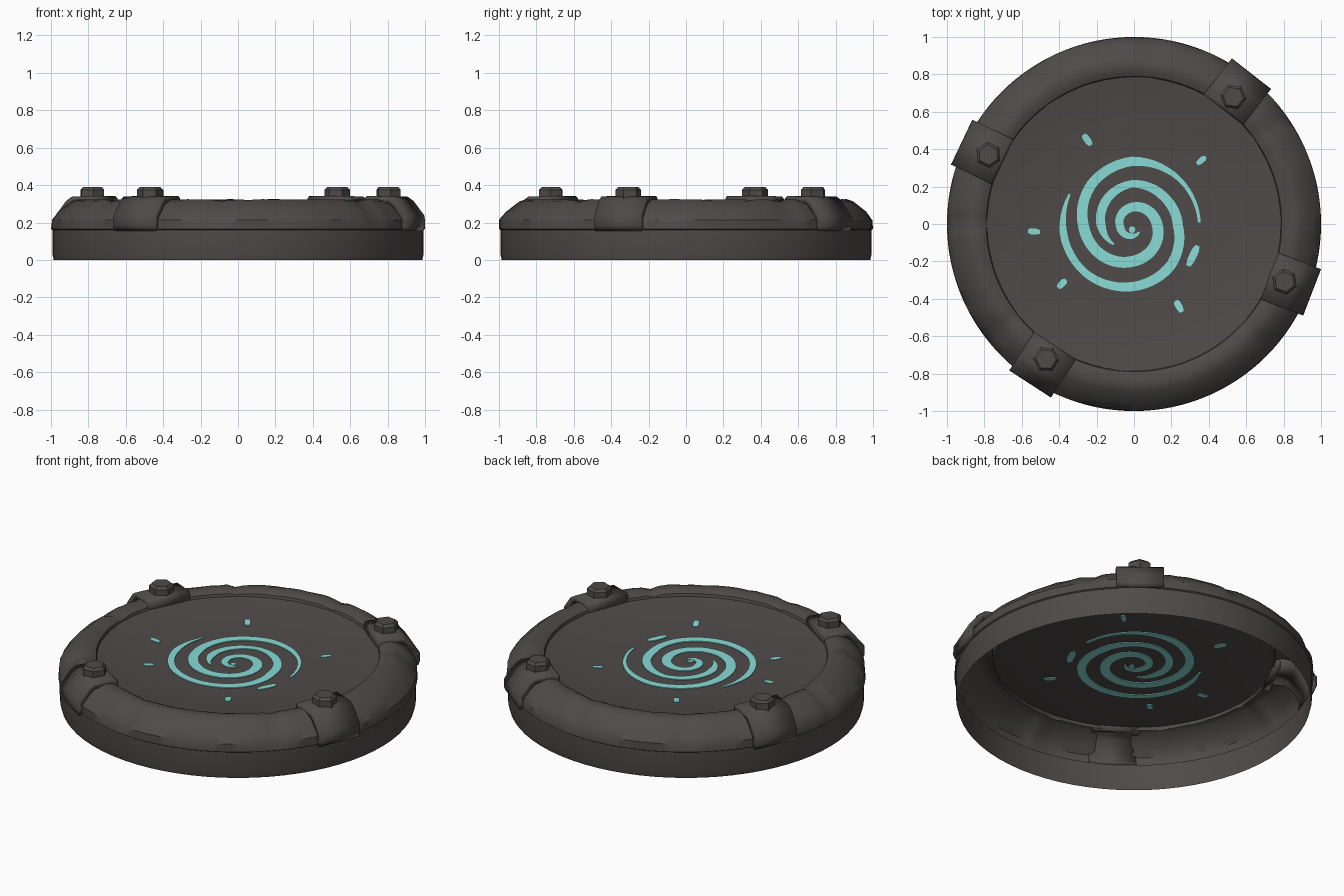
import bpy, bmesh, math, random
from math import sin, cos, radians, pi

if "Cube" in bpy.data.objects:
    bpy.data.objects.remove(bpy.data.objects["Cube"])

random.seed(4)


def material(name, rgb):
    m = bpy.data.materials.new(name)
    m.diffuse_color = (*rgb, 1)
    m.use_nodes = True
    m.node_tree.nodes["Principled BSDF"].inputs["Base Color"].default_value = m.diffuse_color
    return m


STONE = material("dark stone", (0.078, 0.069, 0.067))
GLOW = material("pale turquoise", (0.25, 0.71, 0.67))
CLAMPS = [52, 154.6, 237, 339]          # clamp directions in degrees
SEAMS = [85, 35, 318, 265, 218, 180, 125]   # worn joints in the ring


def make(name, bm, mat, smooth=35):
    me = bpy.data.meshes.new(name)
    bm.to_mesh(me)
    bm.free()
    ob = bpy.data.objects.new(name, me)
    bpy.context.collection.objects.link(ob)
    me.materials.append(mat)
    bpy.ops.object.select_all(action='DESELECT')
    ob.select_set(True)
    bpy.context.view_layer.objects.active = ob
    if smooth:
        bpy.ops.object.shade_smooth_by_angle(angle=radians(smooth))
    return ob


def gap(a, b):
    return abs((a - b + 180) % 360 - 180)


def lathe(name, profile, n, warp=None, skip=None):
    """Open surface of revolution, profile runs outside-bottom to inside."""
    bm = bmesh.new()
    rows = []
    for i in range(n):
        a = 360 * i / n
        row = []
        for r, z in profile:
            if warp:
                r, z = warp(a, r, z)
            row.append(bm.verts.new((r * cos(radians(a)), r * sin(radians(a)), z)))
        rows.append(row)
    for i in range(n):
        if skip and skip(360 * (i + 0.5) / n):
            continue
        p, q = rows[i], rows[(i + 1) % n]
        for j in range(len(profile) - 1):
            bm.faces.new((p[j], q[j], q[j + 1], p[j + 1]))
    bmesh.ops.delete(bm, geom=[v for v in bm.verts if not v.link_faces], context='VERTS')
    return make(name, bm, STONE)


# Lower wall, open underneath
lathe("base_wall", [(0.985, 0), (0.992, 0.03), (0.992, 0.165)], 72)


# Rounded rim with small dents at its joints and gaps beneath the clamps
def ring_warp(a, r, z):
    dent = max(0, 1 - min(gap(a, s) for s in SEAMS) / 3.5)
    k = 0.012 * dent + random.uniform(0, 0.004)
    if z < 0.2:
        return r, z
    return (r - k if r > 0.85 else r), z - k


lathe("rim_ring", [(0.992, 0.16), (1.0, 0.165), (1.0, 0.215), (0.965, 0.26), (0.895, 0.315),
                   (0.86, 0.325), (0.82, 0.322), (0.79, 0.308), (0.778, 0.265)], 120,
      ring_warp, lambda a: min(gap(a, c) for c in CLAMPS) < 6.5)


# Shallow dish
def dish(r):
    t = max(0, min(1, (r - 0.3) / 0.5))
    return 0.247 + 0.045 * t * t


radii = [0.79, 0.7, 0.6, 0.5, 0.4, 0.3, 0.15, 0.001]
lathe("dish_plate", [(r, dish(r)) for r in radii], 72)


# Clamps: bent straps with a bevelled hexagonal bolt
def clamp(index, angle):
    a = radians(angle)
    place = lambda r, t, z: (r * cos(a) - t * sin(a), r * sin(a) + t * cos(a), z)
    bm = bmesh.new()
    prof = [(1.008, 0.155), (1.02, 0.18), (1.018, 0.235), (0.955, 0.315), (0.92, 0.338),
            (0.79, 0.342), (0.775, 0.33), (0.775, 0.262)]
    L = [bm.verts.new(place(r, -0.133, z)) for r, z in prof]
    R = [bm.verts.new(place(r, 0.133, z)) for r, z in prof]
    for j in range(len(prof) - 1):
        bm.faces.new((L[j], R[j], R[j + 1], L[j + 1]))
    ob = make("clamp_%d" % index, bm, STONE)
    mod = ob.modifiers.new("thickness", 'SOLIDIFY')
    mod.thickness = 0.035
    mod.offset = -1

    bm = bmesh.new()
    rings = []
    for rad, z in [(0.07, 0.33), (0.07, 0.375), (0.055, 0.39)]:
        rings.append([bm.verts.new(place(0.862 + rad * cos(k * pi / 3), rad * sin(k * pi / 3), z))
                      for k in range(6)])
    for p, q in zip(rings, rings[1:]):
        for k in range(6):
            bm.faces.new((p[k], p[(k + 1) % 6], q[(k + 1) % 6], q[k]))
    bm.faces.new(rings[-1])
    make("bolt_%d" % index, bm, STONE, 0)


for i, c in enumerate(CLAMPS):
    clamp(i + 1, c)


# Glowing inlay: thin plates showing on both sides of the dish
def plate(name, pairs):
    """pairs = left/right edge points (x, y) along a ribbon"""
    bm = bmesh.new()
    rows = []
    for (x0, y0), (x1, y1) in pairs:
        rows.append([bm.verts.new((x, y, dish(math.hypot(x, y)) + h)) for x, y, h in
                     ((x0, y0, 0.0048), (x1, y1, 0.0048), (x1, y1, -0.0048), (x0, y0, -0.0048))])
    for p, q in zip(rows, rows[1:]):
        for k in range(4):
            bm.faces.new((p[k], q[k], q[(k + 1) % 4], p[(k + 1) % 4]))
    bm.faces.new(rows[0])
    bm.faces.new(rows[-1])
    bmesh.ops.recalc_face_normals(bm, faces=bm.faces[:])
    make(name, bm, GLOW, 0)


def spiral(name, keys, cx=-0.01, cy=-0.01):
    """keys = (angle, radius, width), joined by smooth steps"""
    pairs = []
    for (a0, r0, w0), (a1, r1, w1) in zip(keys, keys[1:]):
        n = max(2, int((a1 - a0) / 6))
        for k in range(n + 1 if a1 == keys[-1][0] else n):
            t = k / n
            a = radians(a0 + (a1 - a0) * t)
            r, w = r0 + (r1 - r0) * t, w0 + (w1 - w0) * t
            pairs.append(tuple((cx + (r + s * w / 2) * cos(a), cy + (r + s * w / 2) * sin(a))
                               for s in (1, -1)))
    plate(name, pairs)


spiral("spiral_arm_a", [(3, 0.36, 0.015), (45, 0.355, 0.025), (90, 0.345, 0.05), (135, 0.31, 0.055),
                        (180, 0.26, 0.06), (270, 0.19, 0.06), (360, 0.135, 0.06), (450, 0.10, 0.05),
                        (540, 0.065, 0.045), (630, 0.055, 0.03), (680, 0.05, 0.01)])
spiral("spiral_arm_b", [(153, 0.375, 0.012), (185, 0.37, 0.04), (225, 0.355, 0.04), (270, 0.325, 0.05),
                        (315, 0.295, 0.055), (360, 0.245, 0.055), (405, 0.23, 0.05), (450, 0.225, 0.04),
                        (495, 0.195, 0.05), (540, 0.165, 0.05), (585, 0.14, 0.01)])
spiral("spiral_center", [(0, 0.009, 0.017), (359, 0.009, 0.017)], -0.01, -0.03)


# Small strokes around the spiral
def stroke(i, x, y, angle, length, width):
    c, s = cos(radians(angle)), sin(radians(angle))
    pairs = []
    for u, w in ((-0.5, 0.6), (-0.2, 1), (0.3, 1), (0.5, 0.5)):
        px, py = x + u * length * c, y + u * length * s
        h = width * w / 2
        pairs.append(((px - s * h, py + c * h), (px + s * h, py - c * h)))
    plate("stroke_%d" % i, pairs)


for i, args in enumerate([(-0.25, 0.45, 125, 0.07, 0.035), (0.36, 0.34, 40, 0.06, 0.03),
                          (-0.535, -0.04, 175, 0.065, 0.032), (-0.385, -0.32, 45, 0.06, 0.035),
                          (0.24, -0.44, 118, 0.07, 0.035), (0.315, -0.17, 65, 0.12, 0.04)]):
    stroke(i + 1, *args)
